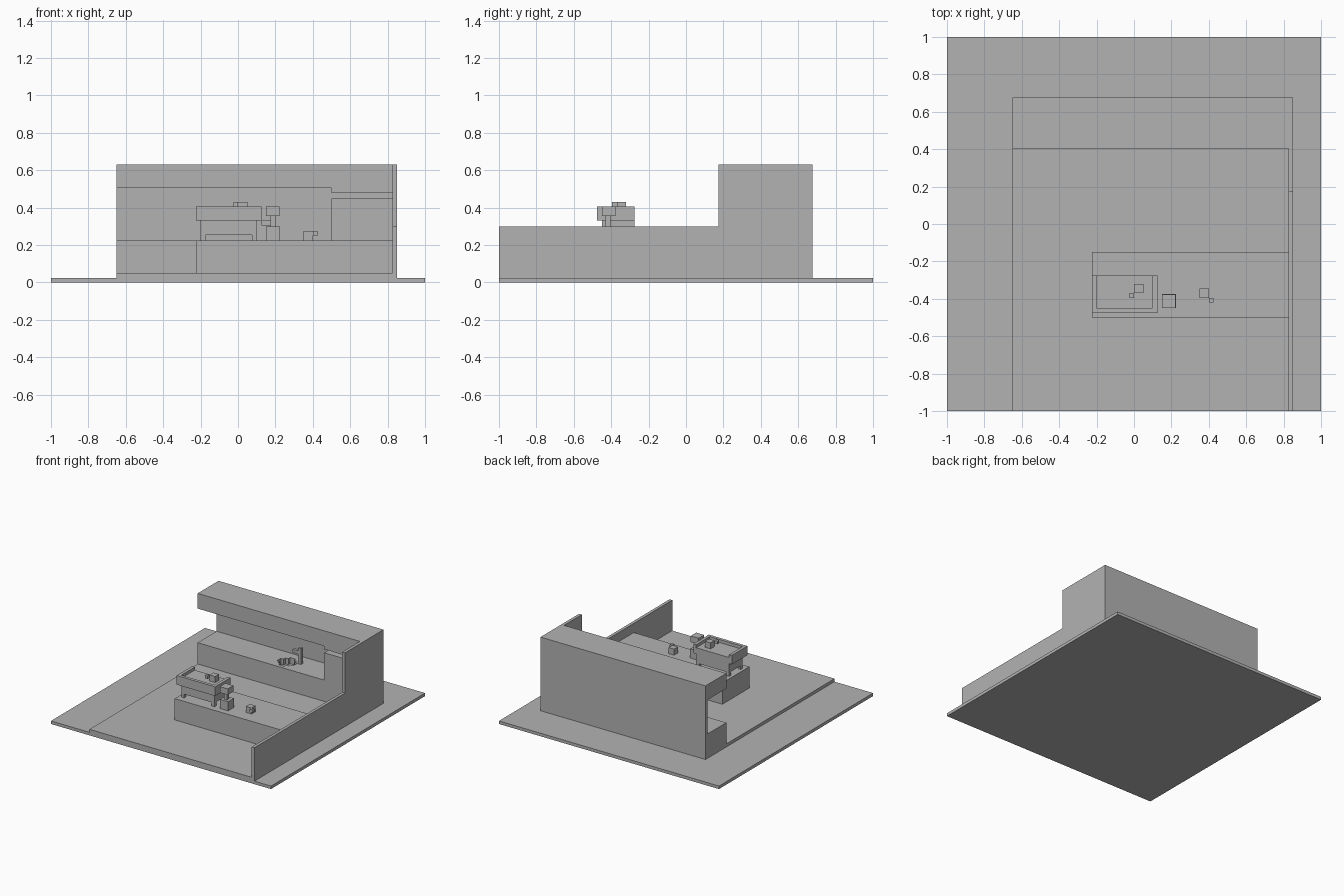
import bpy

if "Cube" in bpy.data.objects:
    bpy.data.objects.remove(bpy.data.objects["Cube"], do_unlink=True)

grey = bpy.data.materials.new("plain_grey")
grey.use_nodes = True
grey.diffuse_color = (0.45, 0.45, 0.45, 1)
grey.node_tree.nodes["Principled BSDF"].inputs["Base Color"].default_value = (0.45, 0.45, 0.45, 1)


def box(name, x, y, z):
    """Box given by its (low, high) range on each axis."""
    bpy.ops.mesh.primitive_cube_add(size=1, location=[sum(r) / 2 for r in (x, y, z)])
    ob = bpy.context.object
    ob.name = name
    ob.scale = [r[1] - r[0] for r in (x, y, z)]
    bpy.ops.object.transform_apply(location=False, rotation=False, scale=True)
    ob.data.materials.append(grey)
    return ob


def cut(target, cutter):
    mod = target.modifiers.new("cut", "BOOLEAN")
    mod.operation = "DIFFERENCE"
    mod.solver = "EXACT"
    mod.object = cutter
    cutter.hide_render = True
    cutter.hide_set(True)


V = 0.025                       # grid unit
LEFT, INNER, RIGHT = -0.65, 0.825, 0.85
FRONT, BACK = 0.405, 0.675      # kitchen block depth
TOP, DECK = 0.63, 0.225         # roof and counter heights

# Ground and floor
box("ground", (-1, 1), (-1, 1), (0, V))
box("floor", (LEFT, INNER), (-1, BACK), (V, 2 * V))

# Walls
box("side_wall_low", (INNER, RIGHT), (-1, 0.175), (V, 0.3))
box("side_wall_high", (INNER, RIGHT), (0.175, BACK), (V, TOP))
box("back_wall", (LEFT, INNER), (BACK - V, BACK), (2 * V, 0.505))

# Overhead cabinets, counter and tall unit
box("overhead_cabinet", (LEFT, INNER), (FRONT, BACK), (0.505, TOP))
box("overhead_trim", (0.5, INNER), (FRONT, BACK - V), (0.478, 0.505))
counter = box("counter", (LEFT, INNER), (FRONT, BACK - V), (2 * V, DECK))
box("tall_unit", (0.5, INNER), (FRONT, BACK - V), (DECK, 0.45))

# Stepped round sink recess
for i, (a, b) in enumerate(((3, 1), (2, 2), (1, 3))):
    cut(counter, box(f"sink_cutter_{i}", (0.09 - a * V, 0.09 + a * V),
                     (0.51 - b * V, 0.51 + b * V), (DECK - 2 * V, DECK + V)))

# Tap
box("tap_column", (0.175, 0.2), (0.53, 0.555), (DECK, 0.355))
box("tap_spout", (0.125, 0.175), (0.53, 0.555), (0.305, 0.33))

# Front island
box("island", (-0.225, INNER), (-0.5, -0.15), (2 * V, DECK))

# Small appliance with an open-backed tray on top
box("appliance_body", (-0.2, 0.1), (-0.45, -0.275), (0.255, 0.33))
for x in (-0.2, 0.075):
    for y in (-0.45, -0.3):
        box("appliance_leg", (x, x + V), (y, y + V), (DECK, 0.255))
tray = box("appliance_tray", (-0.225, 0.125), (-0.475, -0.275), (0.33, 0.405))
cut(tray, box("tray_cutter", (-0.2, 0.1), (-0.45, -0.2), (0.38, 0.5)))

# Grinder: base, neck, head
box("grinder_base", (0.15, 0.225), (-0.45, -0.375), (DECK, 0.3))
box("grinder_neck", (0.175, 0.2), (-0.43, -0.405), (0.3, 0.355))
box("grinder_head", (0.15, 0.222), (-0.45, -0.378), (0.355, 0.405))


# Cups with a handle touching one corner
def cup(x, y, z, side):
    box("cup", (x, x + 2 * V), (y, y + 2 * V), (z, z + 2 * V))
    hx = x + 2 * V if side > 0 else x - V
    box("cup_handle", (hx, hx + V), (y - V, y), (z + V, z + 2 * V))


cup(0, -0.37, 0.38, -1)
cup(0.35, -0.395, DECK, 1)
